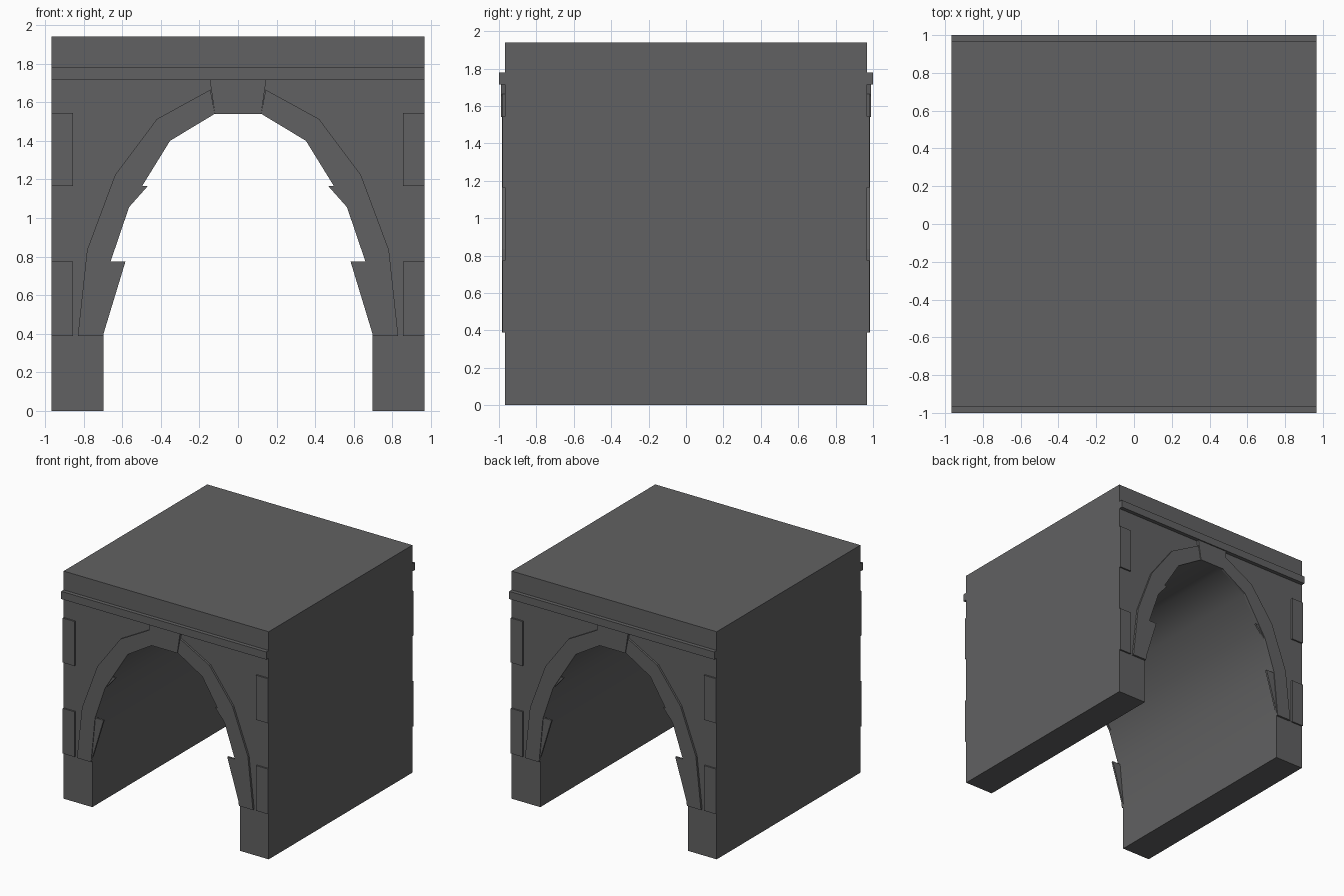
import bpy, bmesh, math

cube = bpy.data.objects.get("Cube")
if cube:
    bpy.data.objects.remove(cube, do_unlink=True)

stone = bpy.data.materials.new("dark grey stone")
stone.use_nodes = True
GREY = (0.12, 0.12, 0.122, 1)
stone.diffuse_color = GREY
stone.node_tree.nodes["Principled BSDF"].inputs["Base Color"].default_value = GREY

HALF = 0.967    # half width and half depth of the block
TOP = 1.94


def prism(name, profile, y0, y1):
    """Extrude an x-z profile from y0 to y1."""
    bm = bmesh.new()
    face = bm.faces.new([bm.verts.new((x, y0, z)) for x, z in profile])
    ext = bmesh.ops.extrude_face_region(bm, geom=[face])
    moved = [v for v in ext["geom"] if isinstance(v, bmesh.types.BMVert)]
    bmesh.ops.translate(bm, verts=moved, vec=(0, y1 - y0, 0))
    bmesh.ops.recalc_face_normals(bm, faces=bm.faces)
    mesh = bpy.data.meshes.new(name)
    bm.to_mesh(mesh)
    bm.free()
    mesh.materials.append(stone)
    obj = bpy.data.objects.new(name, mesh)
    bpy.context.collection.objects.link(obj)
    return obj


def flip(profile):
    return [(-x, z) for x, z in reversed(profile)]


def rect(x0, x1, z0, z1):
    return [(x0, z0), (x1, z0), (x1, z1), (x0, z1)]


# Arch curves on the +x side, from springing to keystone
inner = [(0.697, 0.39), (0.66, 0.775), (0.565, 1.055), (0.352, 1.4), (0.12, 1.54)]
outer = [(0.83, 0.39), (0.782, 0.834), (0.637, 1.223), (0.42, 1.513), (0.143, 1.665)]

# Main block with the tunnel through it
half_profile = [(HALF, TOP), (HALF, 0), (0.697, 0)] + inner
body = prism("tunnel_block", half_profile + flip(half_profile), -HALF, HALF)
bpy.context.view_layer.objects.active = body
body.select_set(True)
bpy.ops.object.shade_smooth_by_angle(angle=math.radians(35))
body.select_set(False)

# Facade trim, same on both ends
for end, s in (("front", -1), ("back", 1)):
    def trim(name, profile, depth):
        prism(f"{end}_{name}", profile, s * (HALF - 0.005), s * depth)

    trim("string_course", rect(-HALF, HALF, 1.715, 1.78), 1.0)
    trim("keystone", [(-0.12, 1.54), (0.12, 1.54), (0.147, 1.72), (-0.147, 1.72)], 0.99)

    for side, mirror in (("left", lambda p: p), ("right", flip)):
        trim(f"{side}_arch_band", mirror(inner + outer[::-1]), 0.984)
        # Corner stones
        for level, z0, z1 in (("lower", 0.39, 0.775), ("upper", 1.165, 1.545)):
            trim(f"{side}_{level}_quoin", mirror(rect(0.855, HALF, z0, z1)), 0.98)
        # Pointed stones jutting into the opening
        trim(f"{side}_lower_spur",
             mirror([(0.7, 0.39), (0.72, 0.775), (0.583, 0.775)]), 0.978)
        trim(f"{side}_upper_spur",
             mirror([(0.57, 1.05), (0.58, 1.165), (0.468, 1.165)]), 0.978)
